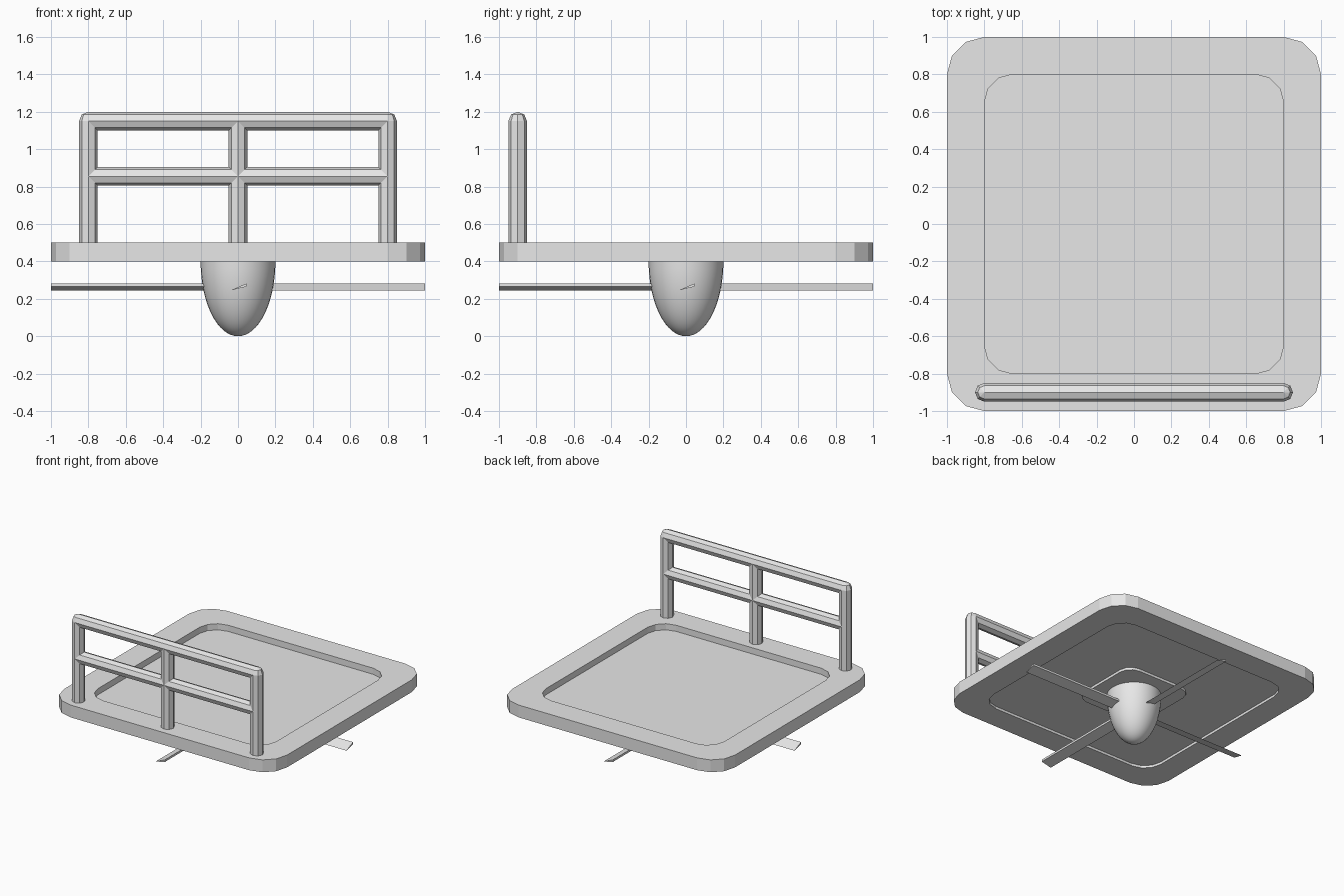
import bpy, bmesh, math
from mathutils import Vector, Matrix

cube = bpy.data.objects.get("Cube")
if cube:
    bpy.data.objects.remove(cube, do_unlink=True)

grey = bpy.data.materials.new("light_grey")
grey.use_nodes = True
grey.diffuse_color = (0.8, 0.8, 0.8, 1)
grey.node_tree.nodes["Principled BSDF"].inputs["Base Color"].default_value = (0.8, 0.8, 0.8, 1)


def finish(bm, name):
    bmesh.ops.recalc_face_normals(bm, faces=bm.faces)
    mesh = bpy.data.meshes.new(name)
    bm.to_mesh(mesh)
    bm.free()
    mesh.materials.append(grey)
    obj = bpy.data.objects.new(name, mesh)
    bpy.context.collection.objects.link(obj)
    return obj


def rounded_square(bm, half, radius, z, steps=3):
    """Ring of vertices around a square with rounded corners."""
    ring = []
    for quarter in range(4):
        mid = math.radians(45 + 90 * quarter)
        cx = math.copysign(half - radius, math.cos(mid))
        cy = math.copysign(half - radius, math.sin(mid))
        for i in range(steps + 1):
            a = math.radians(90 * (quarter + i / steps))
            ring.append(bm.verts.new((cx + radius * math.cos(a), cy + radius * math.sin(a), z)))
    return ring


# Deck: recessed tray on top, shallow recess with a central pad underneath
bm = bmesh.new()
levels = [(0.8, 0.15, 0.45), (0.8, 0.15, 0.5), (1, 0.2, 0.5), (1, 0.2, 0.4),
          (0.8, 0.15, 0.4), (0.8, 0.15, 0.42), (0.3, 0.1, 0.42), (0.3, 0.1, 0.4)]
rings = [rounded_square(bm, *level) for level in levels]
for a, b in zip(rings, rings[1:]):
    for i in range(len(a)):
        j = (i + 1) % len(a)
        bm.faces.new((a[i], a[j], b[j], b[i]))
bm.faces.new(rings[0])
bm.faces.new(rings[-1])
finish(bm, "deck")


# Railing: eight-sided tubes with round corner joints
RAIL_Y, RAIL_R = -0.9, 0.05


def tube(name, start, end):
    start, end = Vector(start), Vector(end)
    bm = bmesh.new()
    turn = Matrix.Rotation(math.pi / 2, 4, 'Y') if abs(end.x - start.x) > 0 else Matrix()
    bmesh.ops.create_cone(bm, cap_ends=True, segments=8, radius1=RAIL_R, radius2=RAIL_R,
                          depth=(end - start).length,
                          matrix=Matrix.Translation((start + end) / 2) @ turn)
    finish(bm, name)


for side, x in (("right", -0.8), ("middle", 0), ("left", 0.8)):
    tube(side + "_post", (x, RAIL_Y, 0.5), (x, RAIL_Y, 1.15))
for level, z in (("middle", 0.855), ("top", 1.15)):
    tube(level + "_rail", (-0.8, RAIL_Y, z), (0.8, RAIL_Y, z))
for side, x in (("right", -0.8), ("left", 0.8)):
    bm = bmesh.new()
    bmesh.ops.create_uvsphere(bm, u_segments=8, v_segments=4, radius=RAIL_R,
                              matrix=Matrix.Translation((x, RAIL_Y, 1.15)))
    finish(bm, side + "_corner_joint")

# Rotor hub: lower half of a stretched sphere
bm = bmesh.new()
bmesh.ops.create_uvsphere(bm, u_segments=32, v_segments=32, radius=1)
upper = [v for v in bm.verts if v.co.z > 0.001]
bmesh.ops.delete(bm, geom=upper, context='VERTS')
bmesh.ops.transform(bm, verts=bm.verts,
                    matrix=Matrix.Translation((0, 0, 0.4)) @ Matrix.Diagonal((0.2, 0.2, 0.4, 1)))
bmesh.ops.holes_fill(bm, edges=[e for e in bm.edges if e.is_boundary])
hub = finish(bm, "rotor_hub")
bpy.context.view_layer.objects.active = hub
hub.select_set(True)
bpy.ops.object.shade_smooth_by_angle(angle=math.radians(40))
hub.select_set(False)

# Rotor blades: thin tilted wedges, one per side
section = [(-0.04, 0.245), (0.045, 0.265), (0.045, 0.282)]
for n, side in enumerate(("front", "left", "back", "right")):
    bm = bmesh.new()
    inner = [bm.verts.new((x, -0.1, z)) for x, z in section]
    outer = [bm.verts.new((x, -1, z)) for x, z in section]
    bm.faces.new(inner)
    bm.faces.new(outer)
    for i in range(3):
        j = (i + 1) % 3
        bm.faces.new((inner[i], inner[j], outer[j], outer[i]))
    bm.transform(Matrix.Rotation(n * math.pi / 2, 4, 'Z'))
    finish(bm, side + "_rotor_blade")
